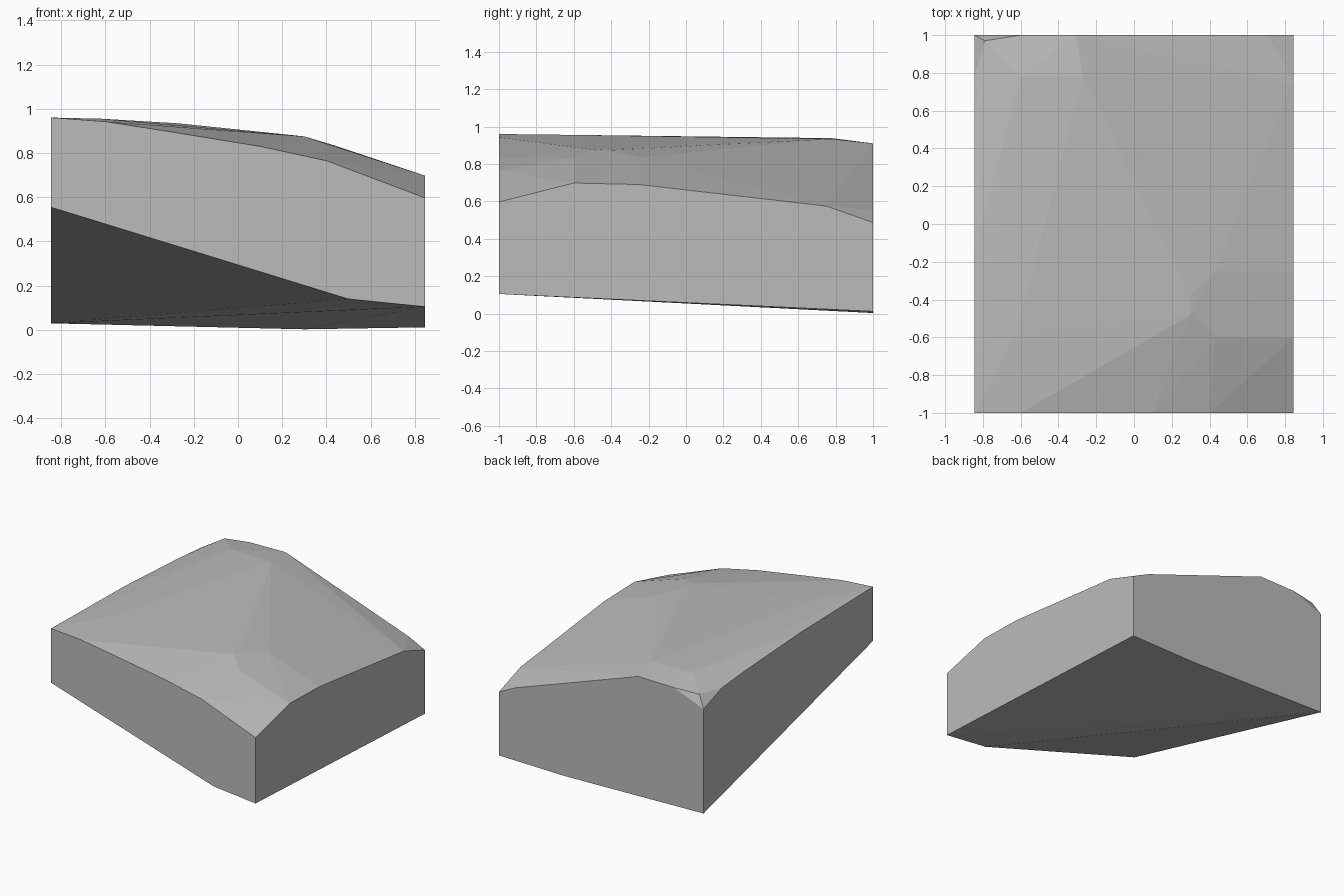
import bpy, bmesh

if "Cube" in bpy.data.objects:
    bpy.data.objects.remove(bpy.data.objects["Cube"])

W, L = 0.845, 1.0  # half width and half length

# Cut underside, sloping up towards the front left corner
base = [(-W, -L, 0.555), (0.5, -L, 0.14), (W, -L, 0.105),
        (W, L, 0.012), (0.3, L, 0.003), (-W, L, 0.03)]

# Upper rim, one run of points per side wall
front_rim = [(x, -L, z) for x, z in
             [(-W, 0.96), (-0.6, 0.942), (-0.33, 0.90), (0.1, 0.83), (0.4, 0.765), (W, 0.597)]]
right_rim = [(W, y, z) for y, z in [(-0.6, 0.698), (-0.25, 0.69), (0.75, 0.575), (L, 0.487)]]
back_rim = [(x, L, z) for x, z in [(0.71, 0.553), (-0.307, 0.91), (-0.6, 0.905), (-W, 0.81)]]
left_rim = [(-W, y, z) for y, z in [(0.78, 0.887), (0.5, 0.91), (-0.14, 0.945)]]

# Corners of the worn facets on top
crown = [(0.3, -0.48, 0.875), (0.3, -0.38, 0.874), (0.43, -0.25, 0.836), (0.43, -0.6, 0.832),
         (-0.27, 0.78, 0.934), (-0.6, 0.78, 0.938), (-0.79, 0.97, 0.895), (-0.62, -0.57, 0.955)]

# Faceted stone block wrapped around all the corners
bm = bmesh.new()
for p in base + front_rim + right_rim + back_rim + left_rim + crown:
    bm.verts.new(p)
hull = bmesh.ops.convex_hull(bm, input=bm.verts[:])
loose = {g for g in hull["geom_interior"] + hull["geom_unused"] if isinstance(g, bmesh.types.BMVert)}
bmesh.ops.delete(bm, geom=list(loose), context='VERTS')

# Merge the flat side walls into single faces
bmesh.ops.dissolve_limit(bm, angle_limit=0.005, verts=bm.verts[:], edges=bm.edges[:])
bmesh.ops.recalc_face_normals(bm, faces=bm.faces[:])

mesh = bpy.data.meshes.new("stone_block")
bm.to_mesh(mesh)
bm.free()
stone = bpy.data.materials.new("grey stone")
stone.diffuse_color = (0.5, 0.5, 0.5, 1)
stone.use_nodes = True
stone.node_tree.nodes["Principled BSDF"].inputs["Base Color"].default_value = stone.diffuse_color
mesh.materials.append(stone)
block = bpy.data.objects.new("stone_block", mesh)
bpy.context.collection.objects.link(block)
